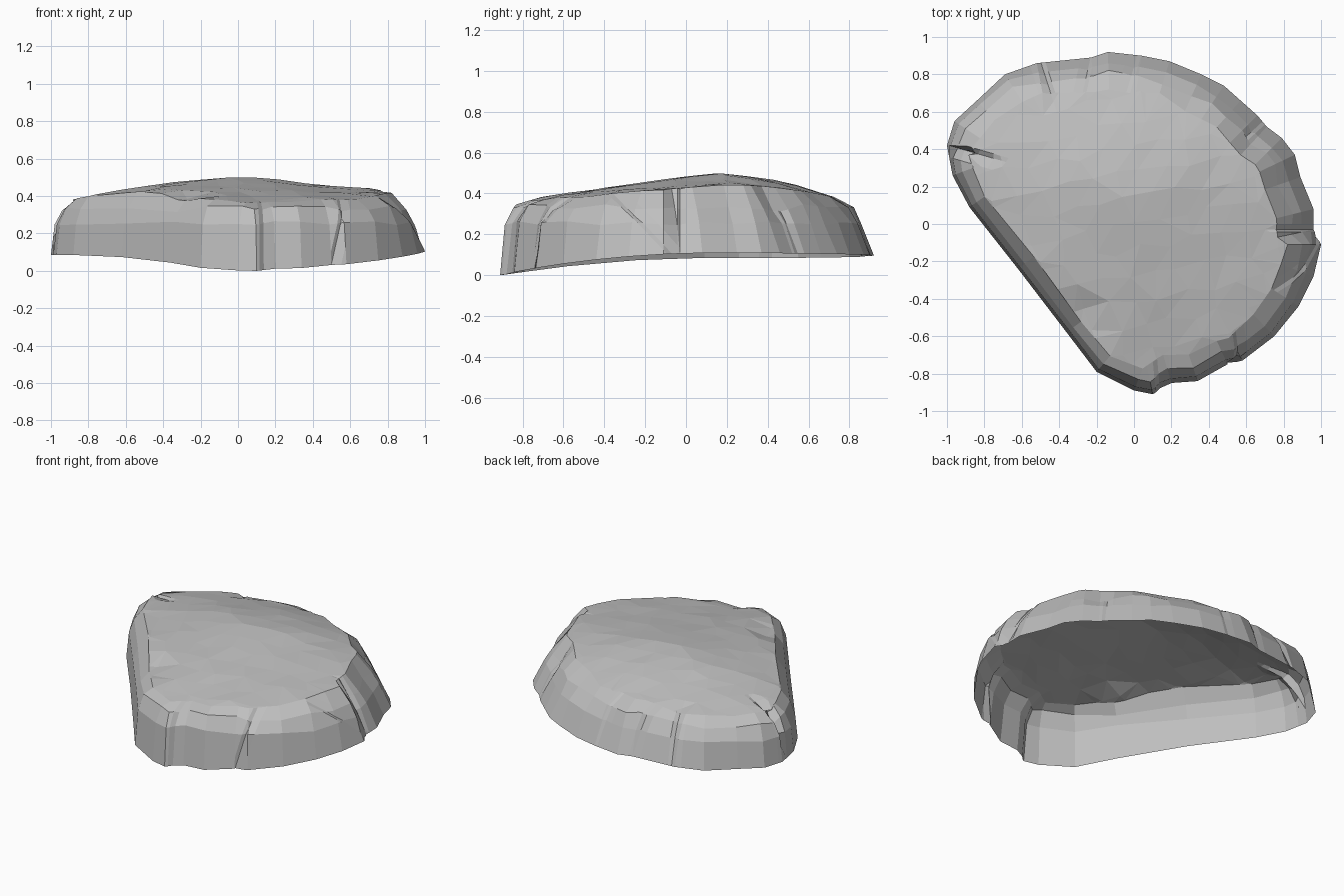
import bpy, bmesh, math, random
from mathutils import Vector, noise

random.seed(4)
if "Cube" in bpy.data.objects:
    bpy.data.objects.remove(bpy.data.objects["Cube"])

# Base outline, running clockwise from the left tip
OUTLINE = [(-1, .42), (-.96, .55), (-.84, .66), (-.69, .80), (-.52, .86), (-.23, .89),
           (-.14, .92), (.04, .90), (.19, .87), (.36, .80), (.48, .74), (.57, .66),
           (.66, .58), (.71, .52), (.79, .46), (.86, .37), (.89, .25), (.96, .08),
           (.96, -.03), (1, -.11), (.96, -.28), (.88, -.44), (.75, -.6), (.58, -.73),
           (.50, -.75), (.34, -.84), (.20, -.85), (.10, -.91), (0, -.89), (-.2, -.79),
           (-.36, -.58), (-.62, -.24), (-.88, .09), (-.97, .26)]
rim = [Vector(p) for p in reversed(OUTLINE)]
count = len(rim)


def top_height(p):
    """Low dome with its crown behind the middle."""
    dx, dy = p.x + .06, p.y - .2
    u = dx / (.9 if dx < 0 else 1.4)
    v = dy / (.94 if dy < 0 else .57)
    bump = noise.noise(Vector((p.x * 3, p.y * 3, 0))) * .012
    return .5 - .13 * math.hypot(u, v) ** 1.25 + bump


def base_height(p):
    return .097 - .08 * min(p.y - .2, 0) ** 2 + .013 * p.x


def inward(i):
    """Inward direction at a rim point, and its slope towards back right and left."""
    t = (rim[(i + 1) % count] - rim[i - 1]).normalized()
    n = Vector((-t.y, t.x))
    return n, max(0, -(n.x + n.y) * .7), max(0, n.x * .8 + n.y * .6) ** 4


# Wall rings: base, shoulder, bevel and top edge
bm = bmesh.new()
rings = [[bm.verts.new((p.x, p.y, base_height(p))) for p in rim]]
for inset, extra, z in ((.025, .045, .255), (.075, .05, .335), (.15, .05, None)):
    ring = []
    for i, p in enumerate(rim):
        n, back, left = inward(i)
        q = p + n * (inset * (1 - .35 * left) + extra * back) * random.uniform(.9, 1.1)
        h = top_height(q) if z is None else z + random.uniform(-.012, .012)
        ring.append(bm.verts.new((q.x, q.y, h)))
    rings.append(ring)
for a, b in zip(rings, rings[1:]):
    for i in range(count):
        j = (i + 1) % count
        bm.faces.new((a[i], a[j], b[j], b[i]))

# Top: one cap cut into a slanting grid, then jittered and domed
edge = set(rings[-1])
cap = [bm.faces.new(rings[-1])]
for angle in (.35, 1.75):
    normal = Vector((math.cos(angle), math.sin(angle), 0))
    for step in range(-7, 8):
        geom = set(cap)
        for f in cap:
            geom.update(f.edges)
            geom.update(f.verts)
        cut = bmesh.ops.bisect_plane(bm, geom=list(geom), dist=1e-4,
                                     plane_co=normal * step * .135, plane_no=normal)
        cap = [g for g in cut["geom"] if isinstance(g, bmesh.types.BMFace)]
cap_faces = set(cap)
for v in {v for f in cap for v in f.verts}:
    if all(f in cap_faces for f in v.link_faces):
        v.co.x += random.uniform(-.025, .025)
        v.co.y += random.uniform(-.025, .025)
        v.co.z = top_height(v.co) + random.uniform(-.004, .004)
bmesh.ops.triangulate(bm, faces=cap)

# Broad worn dents: centre, radius, depth
for x, y, r, depth in ((-.29, -.5, .16, .03), (.66, .5, .14, .02), (-.4, .77, .12, .015)):
    for v in bm.verts:
        d = (v.co.xy - Vector((x, y))).length
        if d < r and v.co.z > .3:
            v.co.z -= depth * (1 - (d / r) ** 2)


def crack(x, y, inner_x, inner_y, width, depth, foot=0, slant=0):
    """Cut a narrow chip from the rim inwards; foot is its share of depth at the base."""
    start, end = Vector((x, y, .25)), Vector((inner_x, inner_y, .25))
    length = (end - start).length
    along = (end - start) / length
    side = Vector((-along.y, along.x, slant))

    def nearby(point):
        rel = point - start
        return abs(rel.dot(side)) < .2 and -.15 < rel.dot(along) < length

    for offset in (-width, 0, width * .4):
        faces = [f for f in bm.faces if nearby(f.calc_center_median())]
        geom = set(faces)
        for f in faces:
            geom.update(f.edges)
            geom.update(f.verts)
        bmesh.ops.bisect_plane(bm, geom=list(geom), dist=1e-4, plane_no=side,
                               plane_co=start + side.normalized() * offset)
    for v in bm.verts:
        rel = v.co - start
        if abs(rel.dot(side)) < 1e-3 and nearby(v.co):
            fade = 1 - max(0, rel.dot(along)) / length
            if v.co.z < .2:
                fade *= foot
            v.co += along * depth * fade
            if v.co.z > .28:
                v.co.z -= depth * fade


crack(.14, -.9, .12, -.68, .06, .015, foot=.6)
crack(.56, -.74, .5, -.55, .05, .015, foot=.6, slant=.27)
crack(-.99, .42, -.68, .33, .06, .04)
crack(-.5, .87, -.42, .62, .06, .025)
crack(-.23, .9, -.28, .68, .05, .02)
crack(.02, .91, -.03, .74, .05, .015)
crack(.69, .55, .57, .44, .05, .025)
crack(.97, -.03, .7, -.03, .03, .02)
crack(.98, -.2, .78, -.22, .05, .015, foot=.5, slant=-.9)

# Stone shell, open underneath, resting on the ground
low = min(v.co.z for v in bm.verts)
for v in bm.verts:
    v.co.z -= low
mesh = bpy.data.meshes.new("stone_slab")
bm.to_mesh(mesh)
bm.free()
slab = bpy.data.objects.new("stone_slab", mesh)
bpy.context.collection.objects.link(slab)

# Grey stone
grey = bpy.data.materials.new("grey_stone")
grey.use_nodes = True
colour = (.52, .52, .52, 1)
grey.diffuse_color = colour
grey.node_tree.nodes["Principled BSDF"].inputs["Base Color"].default_value = colour
mesh.materials.append(grey)
